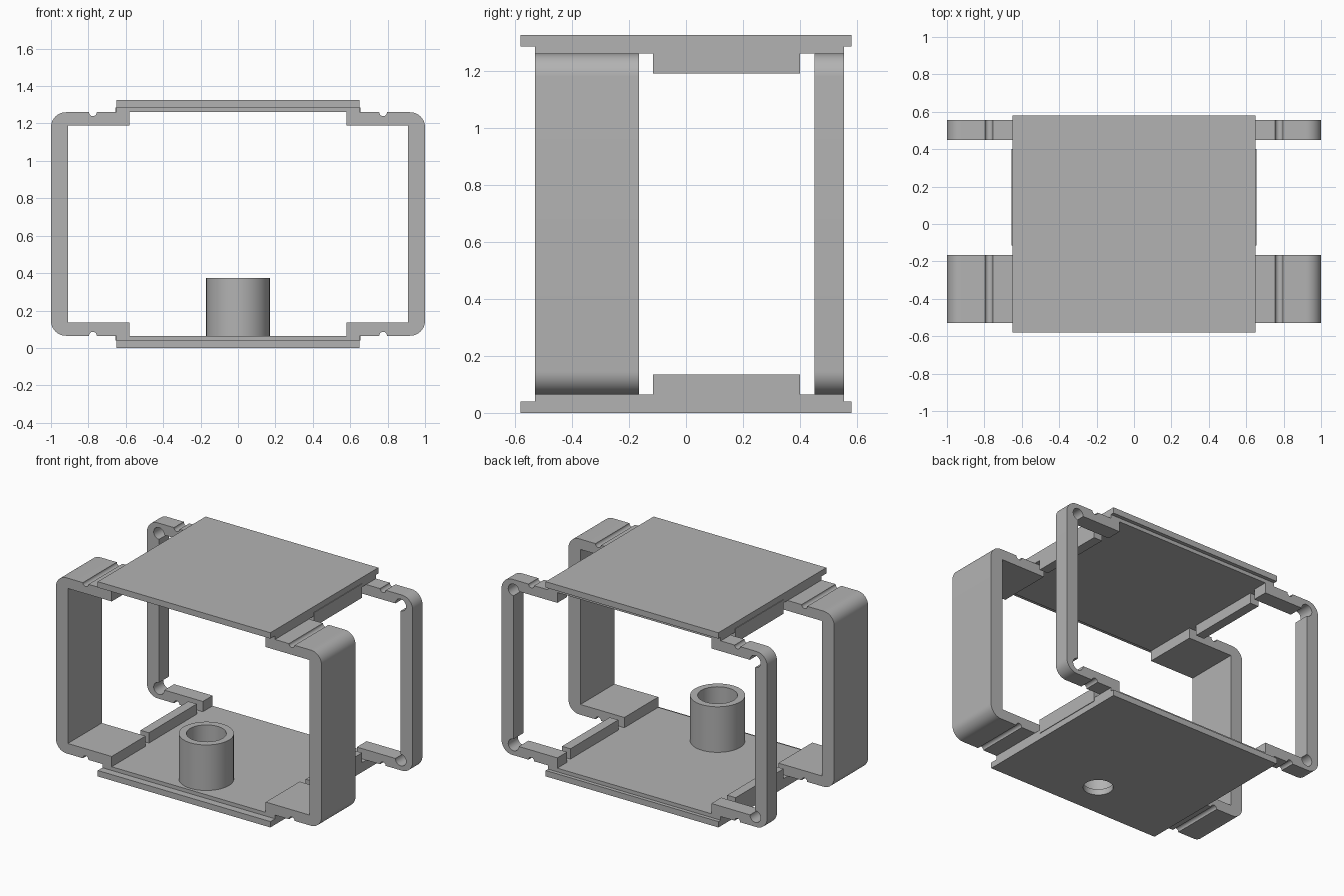
import bpy, bmesh
from math import sin, cos, radians

cube = bpy.data.objects.get("Cube")
if cube:
    bpy.data.objects.remove(cube, do_unlink=True)

MID = 0.6625          # half of the total height
FLOOR = 0.065         # upper surface of the base, underside of the brackets
SHELF = 0.135         # upper surface of the bracket arms
WALL = 0.91           # inner face of the bracket walls

grey = bpy.data.materials.new("plain_grey")
grey.use_nodes = True
colour = (0.45, 0.45, 0.45, 1)
grey.diffuse_color = colour
grey.node_tree.nodes["Principled BSDF"].inputs["Base Color"].default_value = colour


def finish(name, bm, smooth=False):
    bmesh.ops.recalc_face_normals(bm, faces=bm.faces)
    mesh = bpy.data.meshes.new(name)
    bm.to_mesh(mesh)
    bm.free()
    mesh.materials.append(grey)
    obj = bpy.data.objects.new(name, mesh)
    bpy.context.collection.objects.link(obj)
    if smooth:
        shade(obj)
    return obj


def shade(obj):
    bpy.ops.object.select_all(action="DESELECT")
    obj.select_set(True)
    bpy.context.view_layer.objects.active = obj
    bpy.ops.object.shade_smooth_by_angle(angle=radians(30))


def box(name, x, y, z):
    bm = bmesh.new()
    bmesh.ops.create_cube(bm, size=1)
    for v in bm.verts:
        v.co = [lo + (c + 0.5) * (hi - lo) for c, (lo, hi) in zip(v.co, (x, y, z))]
    return finish(name, bm)


def prism(name, outline, y0, y1):
    """Extrude an outline in x and z from y0 to y1."""
    bm = bmesh.new()
    face = bm.faces.new([bm.verts.new((x, y0, z)) for x, z in outline])
    out = bmesh.ops.extrude_face_region(bm, geom=[face])
    for v in out["geom"]:
        if isinstance(v, bmesh.types.BMVert):
            v.co.y = y1
    return finish(name, bm, True)


def lathe(name, profile, y, segments=48):
    """Closed solid turned about a vertical axis from (radius, height) pairs."""
    bm = bmesh.new()
    angles = [radians(360 * i / segments) for i in range(segments)]
    rings = [[bm.verts.new((r * cos(a), y + r * sin(a), z)) for a in angles] for r, z in profile]
    for low, high in zip(rings, rings[1:]):
        for i in range(segments):
            j = (i + 1) % segments
            bm.faces.new((low[i], low[j], high[j], high[i]))
    bm.faces.new(rings[0])
    bm.faces.new(rings[-1])
    return finish(name, bm)


def arc(cx, cz, r, start, end, steps=12):
    angles = [radians(start + (end - start) * i / steps) for i in range(steps + 1)]
    return [(cx + r * cos(a), cz + r * sin(a)) for a in angles]


def bracket_outline(side, relief):
    """C-shaped outline; the lower half is reflected to give the upper half."""
    inner = arc(WALL, SHELF, 0.04, 90, -180, 24) if relief else [(WALL, SHELF)]
    half = inner + [(0.58, SHELF), (0.58, FLOOR)]
    half += arc(0.776, FLOOR, 0.021, 180, 0)          # snap groove
    half += arc(0.92, FLOOR + 0.08, 0.08, -90, 0)     # rounded outer corner
    whole = half + [(x, 2 * MID - z) for x, z in reversed(half)]
    return [(side * x, z) for x, z in whole]


# Plates, stepped layers and side ribs, bottom and top
panels = {}
for level in ("bottom", "top"):
    def span(lo, hi):
        return (lo, hi) if level == "bottom" else (2 * MID - hi, 2 * MID - lo)
    panels[level] = [
        box(level + "_plate", (-0.65, 0.65), (-0.58, 0.58), span(0, 0.04)),
        box(level + "_inner_layer", (-0.65, 0.65), (-0.53, 0.555), span(0.04, FLOOR)),
    ]
    for side, word in ((1, "left"), (-1, "right")):
        x = sorted((side * 0.59, side * 0.654))
        box(f"{level}_{word}_rib", x, (-0.115, 0.4), span(0.04, SHELF))

# Wide front brackets and narrow rear brackets with relieved corners
for side, word in ((1, "left"), (-1, "right")):
    prism(f"front_{word}_bracket", bracket_outline(side, False), -0.53, -0.165)
    prism(f"rear_{word}_bracket", bracket_outline(side, True), 0.45, 0.555)

# Hollow post with a smaller hole through the base
POST_Y = -0.34
post = lathe("post", [(0.17, FLOOR), (0.17, 0.375)], POST_Y)
bore = lathe("bore_cutter", [(0.092, -0.1), (0.092, 0.04), (0.123, 0.04), (0.123, 0.5)], POST_Y)
bore.hide_render = True
for part in [post] + panels["bottom"]:
    cut = part.modifiers.new("bore", "BOOLEAN")
    cut.operation = "DIFFERENCE"
    cut.solver = "EXACT"
    cut.object = bore
    bpy.context.view_layer.objects.active = part
    bpy.ops.object.modifier_apply(modifier=cut.name)
    shade(part)
bpy.data.objects.remove(bore, do_unlink=True)
